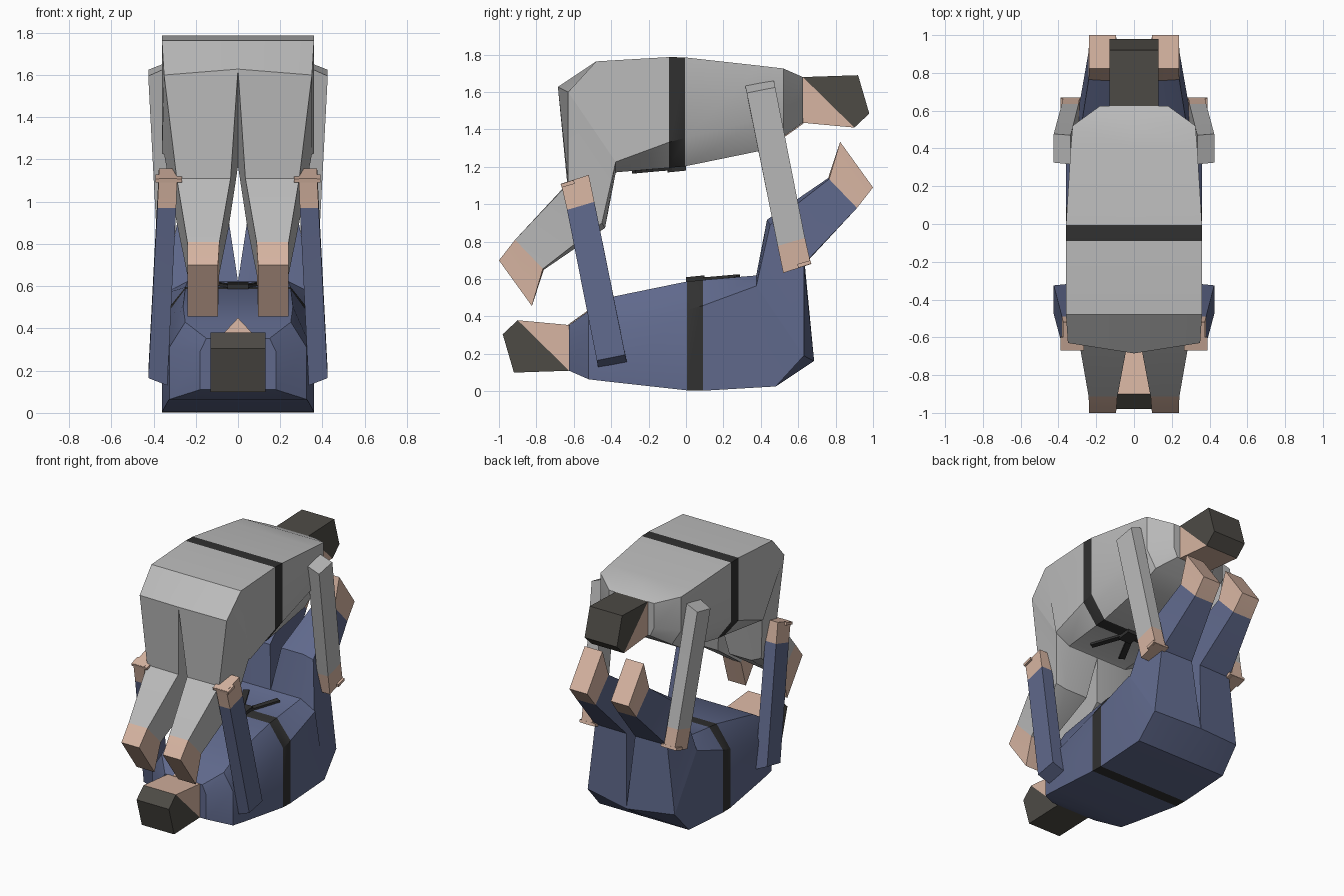
import bpy, bmesh

if "Cube" in bpy.data.objects:
    bpy.data.objects.remove(bpy.data.objects["Cube"])

TOTAL_Z = 1.79


def material(name, rgb):
    m = bpy.data.materials.new(name)
    m.diffuse_color = (*rgb, 1)
    m.use_nodes = True
    m.node_tree.nodes["Principled BSDF"].inputs["Base Color"].default_value = m.diffuse_color
    return m


GREY = material("grey cloth", (0.50, 0.50, 0.50))
BLUE = material("blue cloth", (0.115, 0.14, 0.26))
SKIN = material("skin", (0.68, 0.46, 0.36))
HAIR = material("dark hair", (0.075, 0.07, 0.06))
BELT = material("black belt", (0.03, 0.03, 0.03))


def loft(name, rings, mats, flip, smooth=0.6):
    """Skin rings of equal point count; mats gives one material per segment."""
    bm = bmesh.new()
    used = list(dict.fromkeys(mats))
    if flip:  # half turn about the x axis through the centre of the pair
        rings = [[(x, -y, TOTAL_Z - z) for x, y, z in r] for r in rings]
    vs = [[bm.verts.new(p) for p in r] for r in rings]
    n = len(vs[0])
    for a, b, m in zip(vs, vs[1:], mats):
        for i in range(n):
            j = (i + 1) % n
            bm.faces.new((a[i], a[j], b[j], b[i])).material_index = used.index(m)
    bm.faces.new(vs[0]).material_index = used.index(mats[0])
    bm.faces.new(vs[-1]).material_index = used.index(mats[-1])
    bmesh.ops.recalc_face_normals(bm, faces=bm.faces)
    me = bpy.data.meshes.new(name)
    bm.to_mesh(me)
    bm.free()
    for m in used:
        me.materials.append(m)
    ob = bpy.data.objects.new(name, me)
    bpy.context.collection.objects.link(ob)
    bpy.ops.object.select_all(action='DESELECT')
    ob.select_set(True)
    bpy.context.view_layer.objects.active = ob
    if smooth:
        bpy.ops.object.shade_smooth_by_angle(angle=smooth)
    return ob


def prism(name, profile, x0, x1, mat, flip):
    """Extrude a (y, z) profile across x."""
    loft(name, [[(x, y, z) for y, z in profile] for x in (x0, x1)], [mat], flip, 0)


def section(ty, tz, w, sy, sz, by, bz, bw, bulge=0.0):
    """Torso section: flat back, straight sides, chamfered belly."""
    return [(-w, ty, tz), (0, ty - bulge, tz + bulge / 2), (w, ty, tz),
            (w, sy, sz), (bw, by, bz), (-bw, by, bz), (-w, sy, sz)]


def figure(who, cloth, flip):
    # jacket, with the belt as one narrow segment
    loft(who + "_torso", [
        section(0.625, 1.68, 0.18, 0.625, 1.50, 0.625, 1.437, 0.15),
        section(0.52, 1.726, 0.325, 0.52, 1.48, 0.52, 1.36, 0.25),
        section(0.40, 1.74, 0.335, 0.40, 1.455, 0.40, 1.286, 0.26),
        section(-0.005, 1.785, 0.36, -0.005, 1.355, -0.005, 1.203, 0.25),
        section(-0.09, 1.787, 0.36, -0.09, 1.332, -0.09, 1.195, 0.25),
        section(-0.48, 1.764, 0.36, -0.372, 1.228, -0.372, 1.171, 0.24),
        section(-0.63, 1.60, 0.35, -0.376, 1.226, -0.376, 1.168, 0.24, 0.055),
    ], [cloth, cloth, cloth, BELT, cloth, cloth], flip)

    # head: face wedge and hair block
    prism(who + "_face", [(0.61, 1.68), (0.625, 1.68), (0.90, 1.41), (0.61, 1.437)],
          -0.13, 0.13, SKIN, flip)
    prism(who + "_hair", [(0.625, 1.68), (0.92, 1.69), (0.98, 1.485), (0.90, 1.41)],
          -0.13, 0.13, HAIR, flip)
    # open neckline
    loft(who + "_neckline", [
        [(-0.085, 0.627, 1.437 - d), (0.085, 0.627, 1.437 - d), (0, 0.50, 1.346 - d)]
        for d in (0, 0.006)], [SKIN], flip, 0)

    # belt knot and splayed tails on the belly
    prism(who + "_belt_knot", [(-0.10, 1.20), (0.0, 1.21), (0.0, 1.18), (-0.10, 1.17)],
          -0.05, 0.05, BELT, flip)

    for s, side in ((-1, "left"), (1, "right")):
        def add(part, rings, mats, angle=0.5):
            rings = [[(s * x, y, z) for x, y, z in r] for r in rings]
            loft(f"{who}_{side}_{part}", rings, mats, flip, angle)

        add("belt_tail", [
            [(x - 0.018, y, z), (x + 0.018, y + 0.02, z),
             (x + 0.018, y + 0.02, z - 0.014), (x - 0.018, y, z - 0.014)]
            for x, y, z in ((0.02, -0.07, 1.198), (0.07, -0.17, 1.190), (0.13, -0.29, 1.179))
        ], [BELT, BELT])

        # trouser leg ending in a bare foot
        add("leg", [
            [(0, -0.685, 1.628), (0.35, -0.63, 1.60), (0.35, -0.376, 1.226),
             (0.24, -0.376, 1.168), (0, -0.376, 1.168)],
            [(0.035, -0.635, 1.11), (0.29, -0.63, 1.11), (0.29, -0.45, 0.90),
             (0.22, -0.433, 0.873), (0.045, -0.433, 0.873)],
            [(0.088, -0.914, 0.81), (0.24, -0.914, 0.81), (0.24, -0.765, 0.655),
             (0.16, -0.76, 0.65), (0.09, -0.76, 0.65)],
            [(0.095, -1.0, 0.70), (0.238, -1.0, 0.70), (0.238, -0.824, 0.456),
             (0.16, -0.824, 0.456), (0.095, -0.824, 0.456)],
        ], [cloth, cloth, SKIN])

        # straight sleeve ending in a hand
        add("arm", [
            [(0.425, 0.325, 1.595), (0.425, 0.477, 1.625),
             (0.335, 0.47, 1.66), (0.335, 0.316, 1.635)],
            [(0.382, 0.49, 0.777), (0.382, 0.636, 0.82),
             (0.293, 0.636, 0.82), (0.293, 0.49, 0.777)],
            [(0.375, 0.52, 0.633), (0.375, 0.668, 0.68),
             (0.288, 0.668, 0.68), (0.288, 0.52, 0.633)],
        ], [cloth, SKIN])
        # fingertips curling inwards at the hand end
        add("fingers", [
            [(x, 0.60, 0.66), (x, 0.67, 0.682), (x, 0.665, 0.70), (x, 0.595, 0.68)]
            for x in (0.265, 0.39)], [SKIN], 0)


figure("upper_wrestler", GREY, False)
figure("lower_wrestler", BLUE, True)
